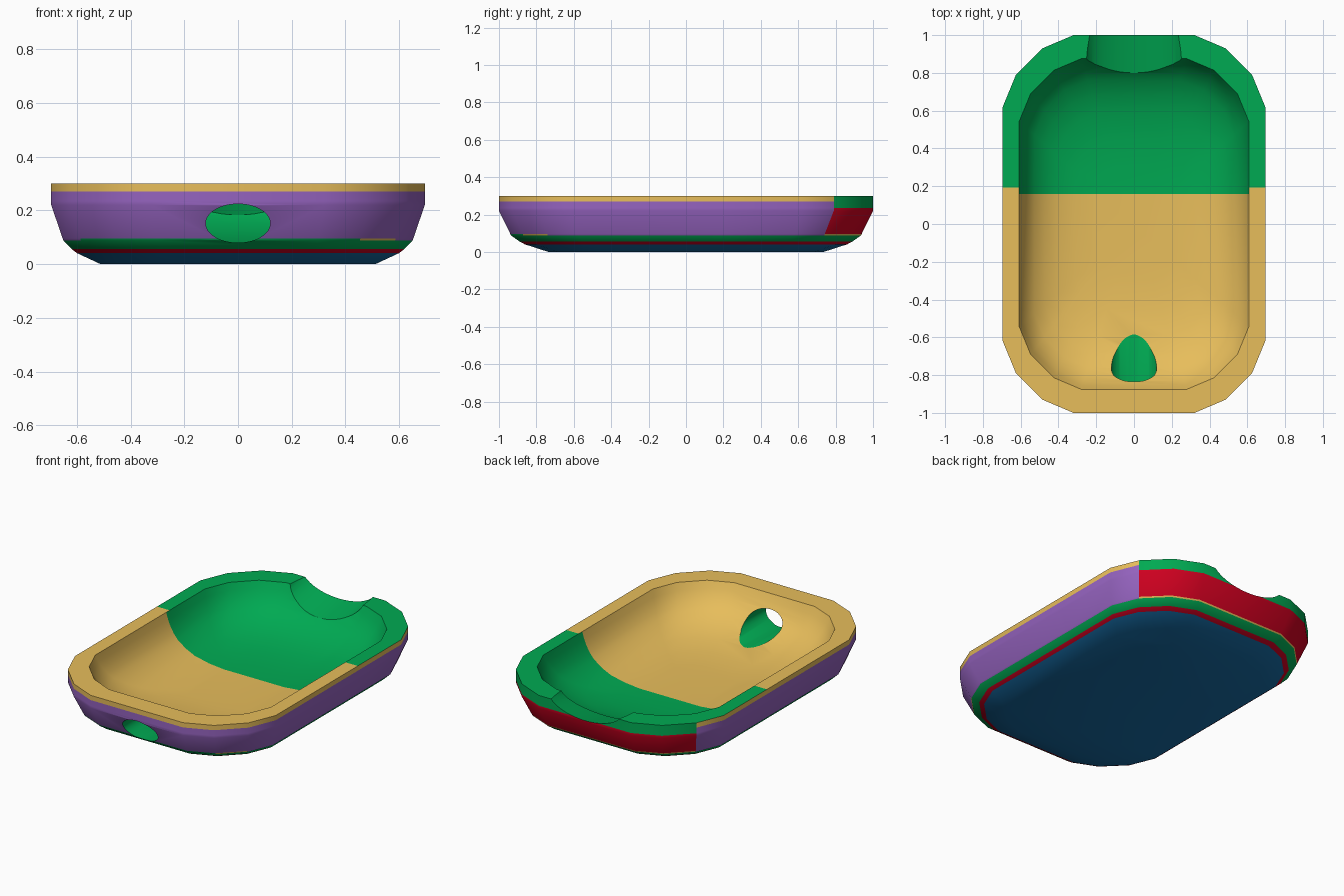
import bpy, bmesh, math

if "Cube" in bpy.data.objects:
    bpy.data.objects.remove(bpy.data.objects["Cube"])

# Flat colours
COLOURS = [
    ("gold", (0.80, 0.51, 0.105)),
    ("green", (0.0, 0.40, 0.085)),
    ("purple", (0.30, 0.125, 0.52)),
    ("red", (0.62, 0.0, 0.014)),
    ("blue", (0.008, 0.15, 0.38)),
]
GOLD, GREEN, PURPLE, RED, BLUE = range(5)
MATS = []
for name, c in COLOURS:
    m = bpy.data.materials.new(name)
    m.diffuse_color = (*c, 1)
    m.use_nodes = True
    m.node_tree.nodes["Principled BSDF"].inputs["Base Color"].default_value = m.diffuse_color
    MATS.append(m)

# Plan outline: one faceted corner mirrored to all four
Q = [(0.695, 0.62), (0.625, 0.79), (0.485, 0.93), (0.32, 1.0)]
OUTLINE = (Q + [(-x, y) for x, y in reversed(Q)]
           + [(-x, -y) for x, y in Q] + [(x, -y) for x, y in reversed(Q)])
N = len(OUTLINE)

# (scale, height) from the base up the outside, then down into the dish
OUTER = [(0.735, 0), (0.862, 0.041), (0.89, 0.056), (0.935, 0.088), (0.939, 0.096),
         (1, 0.22), (1, 0.235), (1, 0.27), (1, 0.30)]
INNER = [(0.875, 0.30), (0.855, 0.257), (0.832, 0.22), (0.80, 0.183), (0.76, 0.15),
         (0.68, 0.11), (0.59, 0.081), (0.45, 0.06), (0.30, 0.05)]


def link(name, bm):
    me = bpy.data.meshes.new(name)
    bm.to_mesh(me)
    bm.free()
    for m in MATS:
        me.materials.append(m)
    ob = bpy.data.objects.new(name, me)
    bpy.context.collection.objects.link(ob)
    return ob


def band_colour(k, p0, p1):
    """Colour of an outer band k on the outline side running from p0 to p1."""
    y0, y1 = p0[1], p1[1]
    back = min(y0, y1) > 0.78
    front = max(y0, y1) < -0.78
    if k >= len(OUTER) - 1:
        return GOLD
    if k < 3:
        return (BLUE, RED, GREEN)[k]
    if k == 3:
        if front:
            return GOLD if y0 != y1 and p0[0] > 0 and min(y0, y1) > -0.95 else GREEN
        return GOLD if back else PURPLE
    if k < 6:
        return RED if back else PURPLE
    if back:
        return GREEN
    return PURPLE if k == 6 else GOLD


# Tray body lofted through the rings
bm = bmesh.new()
rings = [[bm.verts.new((x * s, y * s, z)) for x, y in OUTLINE] for s, z in OUTER + INNER]
for k in range(len(rings) - 1):
    for i in range(N):
        j = (i + 1) % N
        f = bm.faces.new((rings[k][i], rings[k][j], rings[k + 1][j], rings[k + 1][i]))
        f.material_index = band_colour(k, OUTLINE[i], OUTLINE[j])
bm.faces.new(rings[0][::-1]).material_index = BLUE
bm.faces.new(rings[-1]).material_index = GOLD

# Split the dish and rim so the rear part is green
DISH_SPLIT, RIM_SPLIT = 0.158, 0.192
for y in (DISH_SPLIT, RIM_SPLIT):
    bmesh.ops.bisect_plane(bm, geom=bm.verts[:] + bm.edges[:] + bm.faces[:],
                           plane_co=(0, y, 0), plane_no=(0, 1, 0))
bmesh.ops.recalc_face_normals(bm, faces=bm.faces[:])
for f in bm.faces:
    c = f.calc_center_median()
    limit = RIM_SPLIT if c.z > 0.299 else DISH_SPLIT
    if f.material_index == GOLD and f.normal.z > 0.05 and c.y > limit:
        f.material_index = GREEN
tray = link("tray_body", bm)


def cut(name, rx, rz, start, end, sides=48):
    """Bore an elliptical green channel between two (y, z) centres."""
    b = bmesh.new()
    ends = [[b.verts.new((rx * math.cos(2 * math.pi * i / sides), y,
                          z + rz * math.sin(2 * math.pi * i / sides)))
             for i in range(sides)] for y, z in (start, end)]
    for i in range(sides):
        j = (i + 1) % sides
        b.faces.new((ends[0][i], ends[0][j], ends[1][j], ends[1][i]))
    b.faces.new(ends[0])
    b.faces.new(ends[1])
    bmesh.ops.recalc_face_normals(b, faces=b.faces[:])
    for f in b.faces:
        f.material_index = GREEN
    cutter = link(name, b)
    cutter.hide_render = True
    mod = tray.modifiers.new(name, "BOOLEAN")
    mod.operation = "DIFFERENCE"
    mod.solver = "EXACT"
    mod.object = cutter
    bpy.context.view_layer.objects.active = tray
    bpy.ops.object.modifier_apply(modifier=mod.name)
    bpy.data.objects.remove(cutter)


# Oval hole in the front wall and shallow sloping notch in the back rim
cut("front_hole_cutter", 0.12, 0.072, (-1.2, 0.152), (-0.45, 0.152))
cut("back_notch_cutter", 0.255, 0.12, (0.7, 0.281), (1.2, 0.391))

# Smooth shading with sharp rim, hole and notch edges
bpy.ops.object.select_all(action="DESELECT")
tray.select_set(True)
bpy.context.view_layer.objects.active = tray
bpy.ops.object.shade_smooth_by_angle(angle=math.radians(32))
